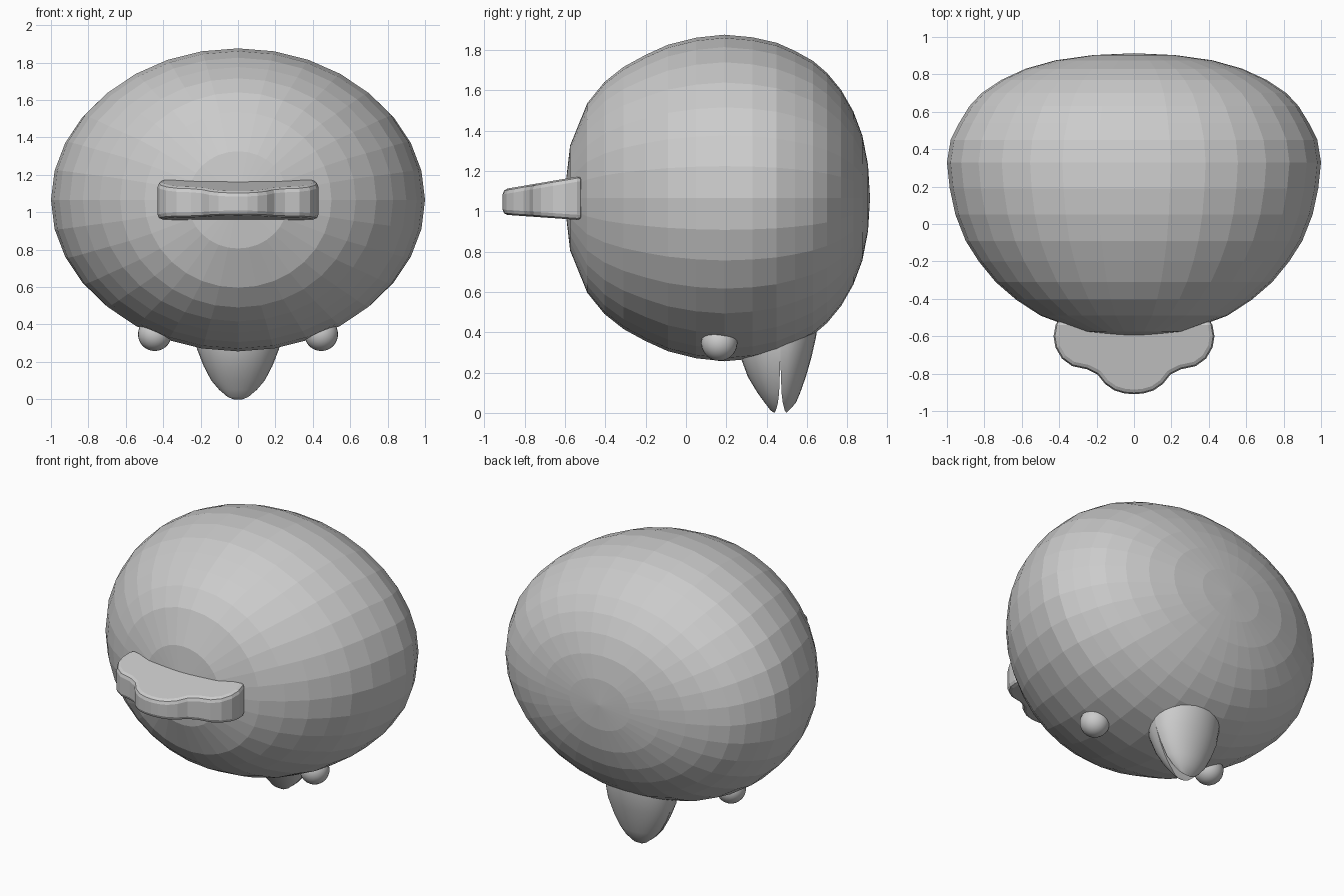
import bpy
import bmesh
from math import sin, cos, pi

cube = bpy.data.objects.get("Cube")
if cube:
    bpy.data.objects.remove(cube)

grey = bpy.data.materials.new("plain grey")
grey.use_nodes = True
grey.diffuse_color = (0.6, 0.6, 0.6, 1)
grey.node_tree.nodes["Principled BSDF"].inputs["Base Color"].default_value = (0.6, 0.6, 0.6, 1)


def finish(bm, name):
    """Turn a bmesh into a grey object with outward normals."""
    bmesh.ops.recalc_face_normals(bm, faces=bm.faces)
    mesh = bpy.data.meshes.new(name)
    bm.to_mesh(mesh)
    bm.free()
    mesh.materials.append(grey)
    obj = bpy.data.objects.new(name, mesh)
    bpy.context.collection.objects.link(obj)
    return obj


def loft(bm, rings):
    """Bridge closed rings of points; returns the vertex rings."""
    rows = [[bm.verts.new(p) for p in ring] for ring in rings]
    for a, b in zip(rows, rows[1:]):
        for i in range(len(a)):
            j = (i + 1) % len(a)
            bm.faces.new((a[i], a[j], b[j], b[i]))
    return rows


# Body: elliptical rings along y, as (y, half width, half height)
SEGMENTS = 32
MID_Z = 1.066
profile = [
    (-0.575, 0.27, 0.26), (-0.49, 0.50, 0.47), (-0.405, 0.63, 0.575),
    (-0.31, 0.74, 0.65), (-0.20, 0.83, 0.71), (-0.09, 0.90, 0.76),
    (0.05, 0.955, 0.795), (0.19, 0.985, 0.81), (0.33, 1.0, 0.797),
    (0.45, 0.98, 0.77), (0.54, 0.935, 0.73), (0.63, 0.88, 0.68),
    (0.70, 0.815, 0.62), (0.77, 0.71, 0.535), (0.83, 0.58, 0.43),
    (0.875, 0.42, 0.31), (0.903, 0.22, 0.165),
]
bm = bmesh.new()
angles = [2 * pi * i / SEGMENTS for i in range(SEGMENTS)]
rows = loft(bm, [[(rx * cos(a), y, MID_Z + rz * sin(a)) for a in angles]
                 for y, rx, rz in profile])
for row, pole_y in ((rows[0], -0.605), (rows[-1], 0.913)):
    pole = bm.verts.new((0, pole_y, MID_Z))
    for i in range(SEGMENTS):
        bm.faces.new((row[i], row[(i + 1) % SEGMENTS], pole))
finish(bm, "body")

# Eyes
for side, x in (("left", 0.445), ("right", -0.445)):
    bm = bmesh.new()
    bmesh.ops.create_uvsphere(bm, u_segments=24, v_segments=14, radius=0.09)
    bmesh.ops.translate(bm, vec=(x, 0.165, 0.348), verts=bm.verts)
    eye = finish(bm, side + "_eye")
    eye.data.shade_smooth()

# Beak halves: half-ellipse slices, as (z, half width, front reach, back reach, gap)
slices = [
    (0.0, 0.025, 0.012, 0.012, 0.03), (0.012, 0.055, 0.035, 0.03, 0.022),
    (0.05, 0.10, 0.07, 0.07, 0.012), (0.10, 0.143, 0.11, 0.095, 0.006),
    (0.18, 0.185, 0.16, 0.125, 0.003), (0.27, 0.22, 0.195, 0.153, 0.0),
    (0.38, 0.235, 0.21, 0.178, 0.0), (0.46, 0.23, 0.20, 0.18, 0.0),
]
ARC = 14
SPLIT_Y = 0.468
for name, sign in (("upper_beak", 1), ("lower_beak", -1)):
    bm = bmesh.new()
    rings = []
    for z, w, front, back, gap in slices:
        reach = back if sign > 0 else front
        rings.append([(w * cos(pi * i / ARC),
                       SPLIT_Y + sign * (gap + (reach - gap * 0.4) * sin(pi * i / ARC)), z)
                      for i in range(ARC + 1)])
    rows = loft(bm, rings)
    bm.faces.new(rows[0])
    bm.faces.new(rows[-1])
    beak = finish(bm, name)
    beak.data.shade_smooth()
    beak.data.set_sharp_from_angle(angle=0.7)

# Tail: mirrored scalloped outline, thinner towards its tip
half = [(0.415, -0.515), (0.43, -0.60), (0.42, -0.66), (0.385, -0.72),
        (0.33, -0.76), (0.25, -0.777), (0.195, -0.805), (0.155, -0.855),
        (0.105, -0.89), (0.05, -0.906)]
outline = half + [(0, -0.91)] + [(-x, y) for x, y in reversed(half)]


def half_thickness(y):
    return 0.11 - 0.12 * (-0.515 - y)


bm = bmesh.new()
rows = loft(bm, [[(x, y, MID_Z + 0.05 * (y + 0.515) + s * half_thickness(y)) for x, y in outline]
                 for s in (-1, 1)])
bm.faces.new(rows[0])
bm.faces.new(rows[1])
tail = finish(bm, "tail")
bevel = tail.modifiers.new("rounded edges", "BEVEL")
bevel.width = 0.025
bevel.segments = 2
bevel.limit_method = "ANGLE"
bevel.angle_limit = 0.8
